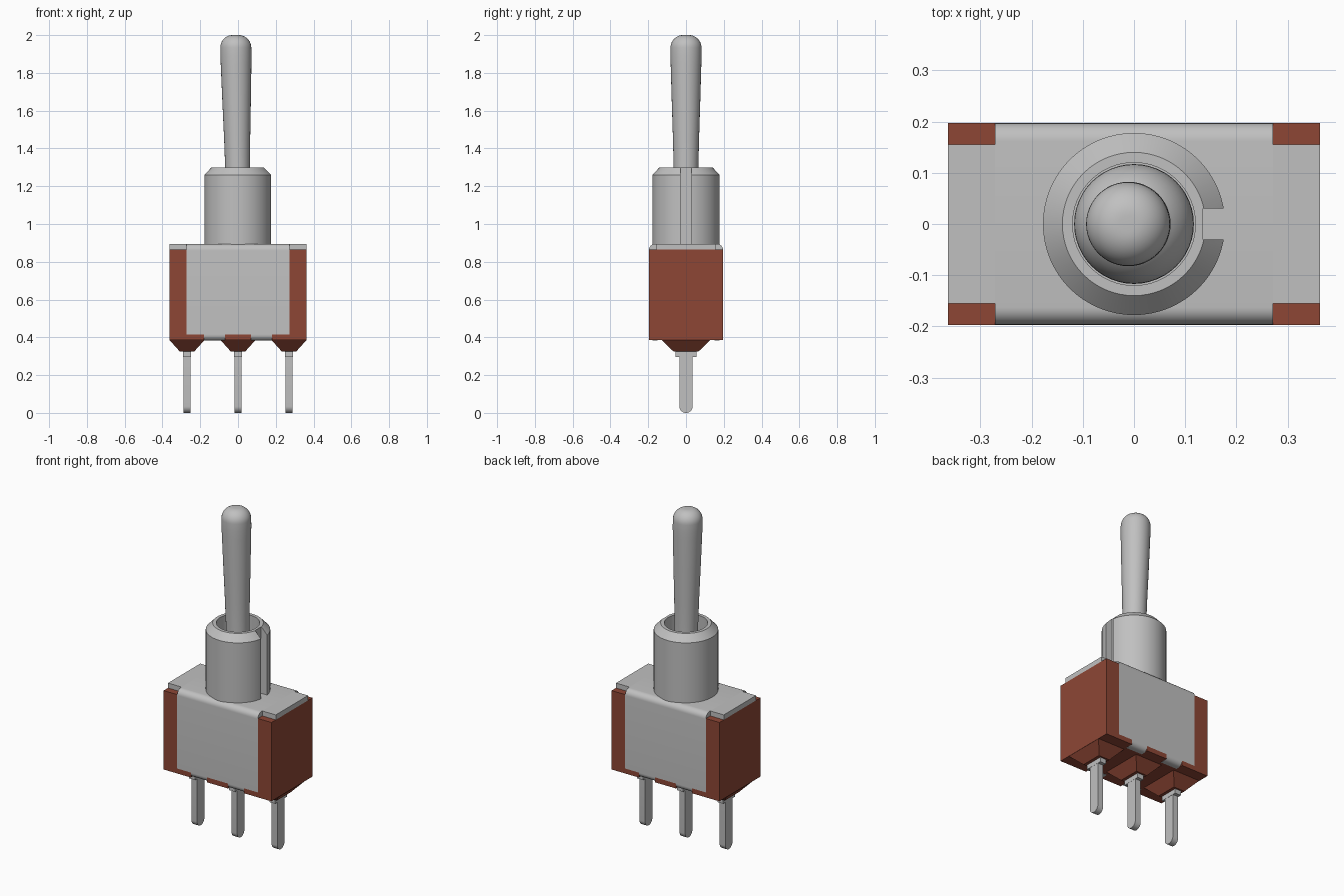
import bpy, bmesh, math

if "Cube" in bpy.data.objects:
    bpy.data.objects.remove(bpy.data.objects["Cube"])


def material(name, rgb):
    m = bpy.data.materials.new(name)
    m.diffuse_color = (*rgb, 1)
    m.use_nodes = True
    m.node_tree.nodes["Principled BSDF"].inputs["Base Color"].default_value = m.diffuse_color
    return m


METAL = material("grey metal", (0.53, 0.53, 0.53))
RED = material("brick red plastic", (0.27, 0.062, 0.036))


def finish(name, bm, mat, smooth=True):
    bmesh.ops.recalc_face_normals(bm, faces=bm.faces)
    me = bpy.data.meshes.new(name)
    bm.to_mesh(me)
    bm.free()
    me.materials.append(mat)
    ob = bpy.data.objects.new(name, me)
    bpy.context.collection.objects.link(ob)
    if smooth:
        bpy.ops.object.select_all(action='DESELECT')
        ob.select_set(True)
        bpy.context.view_layer.objects.active = ob
        bpy.ops.object.shade_smooth_by_angle(angle=math.radians(30))
    return ob


def prism(bm, x0, x1, yz):
    """Extrude a y-z outline from x0 to x1."""
    a = [bm.verts.new((x0, y, z)) for y, z in yz]
    b = [bm.verts.new((x1, y, z)) for y, z in yz]
    bm.faces.new(a)
    bm.faces.new(b[::-1])
    for i in range(len(a)):
        j = (i + 1) % len(a)
        bm.faces.new((a[i], a[j], b[j], b[i]))


def box(bm, x0, x1, y0, y1, z0, z1):
    prism(bm, x0, x1, [(y0, z0), (y1, z0), (y1, z1), (y0, z1)])


def lathe(bm, rz, n=64):
    """Spin a radius-height profile round z."""
    vs = [bm.verts.new((r, 0, z)) for r, z in rz]
    es = [bm.edges.new(p) for p in zip(vs, vs[1:])]
    bmesh.ops.spin(bm, geom=vs + es, cent=(0, 0, 0), axis=(0, 0, 1),
                   angle=2 * math.pi, steps=n)
    bmesh.ops.remove_doubles(bm, verts=bm.verts, dist=1e-5)


def arc(cy, cz, r, a0, a1, n=8):
    return [(cy + r * math.cos(math.radians(a0 + (a1 - a0) * i / n)),
             cz + r * math.sin(math.radians(a0 + (a1 - a0) * i / n)))
            for i in range(n + 1)]


XE, XM, YO, YI = 0.363, 0.272, 0.197, 0.167
ZB, ZL, ZR, ZT = 0.385, 0.415, 0.865, 0.895
PINS = (-0.27, 0, 0.27)

# red housing: core, end blocks, lower ledges
bm = bmesh.new()
box(bm, -XM, XM, -YI, YI, ZB, ZR)
for s in (-1, 1):
    box(bm, s * XM, s * XE, -YO, YO, ZB, ZR)
    for x0, x1 in ((-XM, -0.18), (-0.07, 0.07), (0.18, XM)):
        box(bm, x0, x1, s * YI, s * YO, ZB, ZL)
finish("housing", bm, RED, False)

# tapered bosses round the terminals
for i, x in enumerate(PINS):
    bm = bmesh.new()
    w = 0.092
    rings = [[bm.verts.new((x + sx * a, sy * b, z)) for sx, sy in
              ((-1, -1), (1, -1), (1, 1), (-1, 1))]
             for a, b, z in ((w, 0.128, ZB), (0.038, 0.066, 0.325))]
    for r in rings:
        bm.faces.new(r)
    for k in range(4):
        j = (k + 1) % 4
        bm.faces.new((rings[0][k], rings[0][j], rings[1][j], rings[1][k]))
    finish(f"terminal_boss_{i + 1}", bm, RED, False)

# folded metal cover with rounded shoulders
bm = bmesh.new()
outer = [(YO, ZL)] + arc(0.162, 0.86, 0.035, 0, 90)
outer += [(-y, z) for y, z in outer[::-1]]
prism(bm, -XM, XM, outer + [(-YI, ZL), (-YI, ZR), (YI, ZR), (YI, ZL)])
for s in (-1, 1):
    box(bm, s * XM, s * XE, -0.155, 0.155, ZR, ZT)
    # tabs curled under the housing
    for x0, x1 in ((-0.18, -0.07), (0.07, 0.18)):
        tab = arc(0.167, 0.413, 0.03, 0, -90) + [(0.15, 0.383), (0.15, ZL), (YO, ZL)]
        prism(bm, x0, x1, [(s * y, z) for y, z in tab])
finish("metal_cover", bm, METAL)

# terminals: shouldered blades with rounded tips
for i, x in enumerate(PINS):
    bm = bmesh.new()
    prism(bm, x - 0.019, x + 0.019,
          [(0.035, 0.34)] + arc(0, 0.035, 0.035, 0, -180, 16) + [(-0.035, 0.34)])
    box(bm, x - 0.02, x + 0.02, -0.056, 0.056, 0.297, 0.33)
    finish(f"terminal_{i + 1}", bm, METAL)

# bushing with chamfered rim, bore and keyway slot
bm = bmesh.new()
lathe(bm, [(0, 0.88), (0.178, 0.88), (0.178, 1.26), (0.14, 1.3),
           (0.12, 1.3), (0.12, 1.0), (0, 1.0)])
bushing = finish("bushing", bm, METAL)
bm = bmesh.new()
box(bm, 0.135, 0.25, -0.03, 0.03, 0.895, 1.4)
cutter = finish("keyway_cutter", bm, METAL, False)
cutter.hide_render = True
mod = bushing.modifiers.new("keyway", 'BOOLEAN')
mod.operation = 'DIFFERENCE'
mod.solver = 'EXACT'
mod.object = cutter
bpy.context.view_layer.objects.active = bushing
bpy.ops.object.modifier_apply(modifier="keyway")
bpy.data.objects.remove(cutter)

# toggle lever: pivot ball, tapered bat handle, domed tip, slight lean
bm = bmesh.new()
ball = [(r, 1.13 + z) for r, z in arc(0, 0, 0.117, -90, 56, 18)]
ball[0] = (0, ball[0][1])
tip = arc(0.016, 1.934, 0.066, 0, 90, 10)
lathe(bm, ball + [(0.0655, 1.3), (0.069, 1.45), (0.0755, 1.65), (0.081, 1.84),
                  (0.0825, 1.89)] + tip + [(0, 2.0)], 48)
for v in bm.verts:
    v.co.x -= 0.0125 * (v.co.z - 1.13) / 0.87
finish("toggle_lever", bm, METAL)
